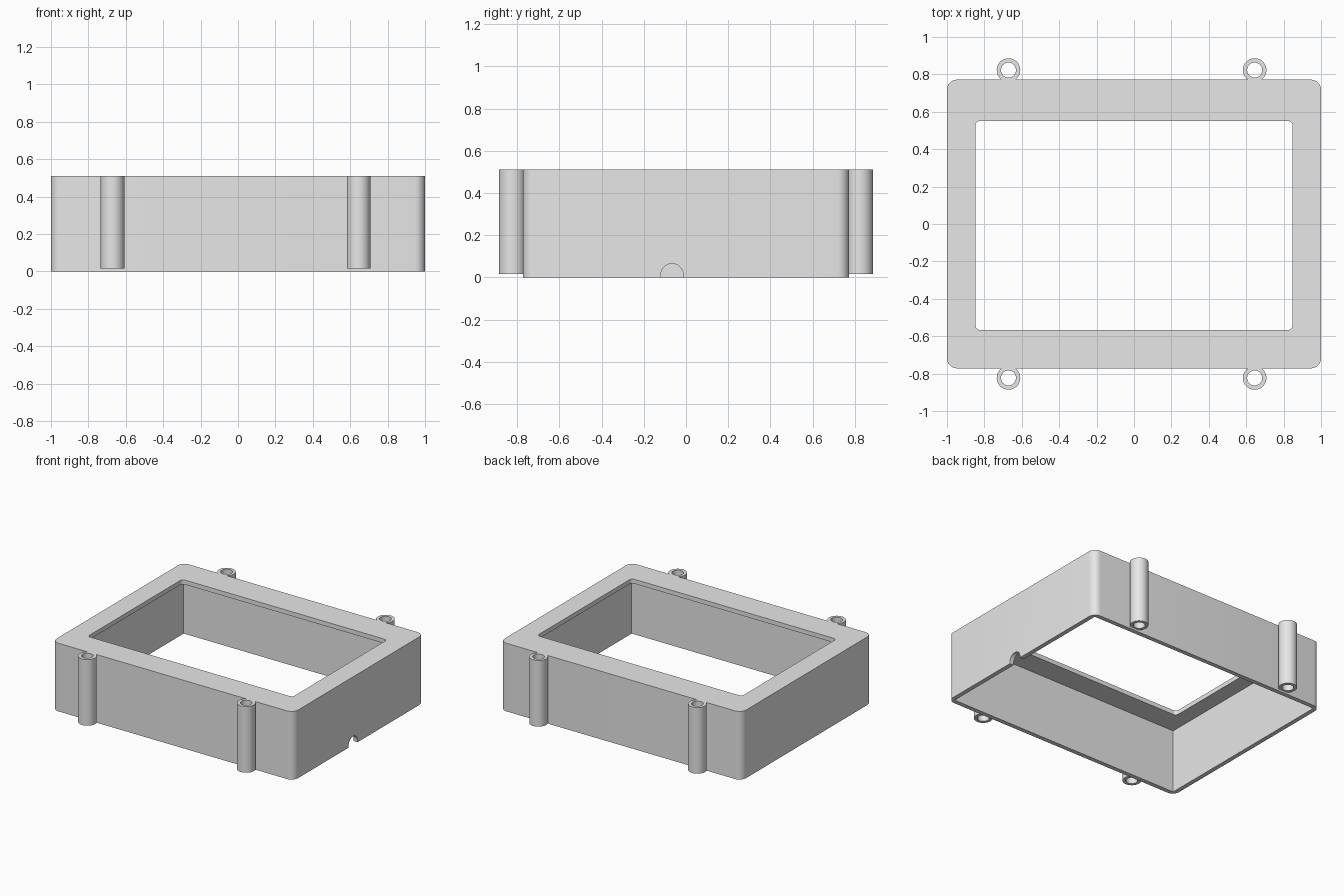
import bpy, bmesh, math
from mathutils import Matrix

cube = bpy.data.objects.get("Cube")
if cube:
    bpy.data.objects.remove(cube, do_unlink=True)

HEIGHT = 0.51
HALF_Y = 0.772
WALL = 0.033

grey = bpy.data.materials.new("light_grey")
grey.use_nodes = True
grey.diffuse_color = (0.8, 0.8, 0.8, 1)
grey.node_tree.nodes["Principled BSDF"].inputs["Base Color"].default_value = (0.8, 0.8, 0.8, 1)


def add_object(name, bm):
    bmesh.ops.recalc_face_normals(bm, faces=bm.faces)
    mesh = bpy.data.meshes.new(name)
    bm.to_mesh(mesh)
    bm.free()
    mesh.materials.append(grey)
    obj = bpy.data.objects.new(name, mesh)
    bpy.context.collection.objects.link(obj)
    return obj


def box(name, x, y, z, radius=0):
    """Box between (low, high) pairs, with optional rounded upright edges."""
    bm = bmesh.new()
    bmesh.ops.create_cube(bm, size=1)
    for v in bm.verts:
        v.co = [r[0] if c < 0 else r[1] for c, r in zip(v.co, (x, y, z))]
    if radius:
        upright = [e for e in bm.edges
                   if abs(e.verts[0].co.z - e.verts[1].co.z) > 0.001]
        bmesh.ops.bevel(bm, geom=upright, offset=radius, segments=8,
                        profile=0.5, affect='EDGES')
    return add_object(name, bm)


def smooth(obj):
    bpy.ops.object.select_all(action='DESELECT')
    obj.select_set(True)
    bpy.context.view_layer.objects.active = obj
    bpy.ops.object.shade_smooth_by_angle(angle=math.radians(30))


def cut(target, cutter):
    mod = target.modifiers.new("cut", 'BOOLEAN')
    mod.operation = 'DIFFERENCE'
    mod.solver = 'EXACT'
    mod.object = cutter
    bpy.context.view_layer.objects.active = target
    bpy.ops.object.modifier_apply(modifier=mod.name)
    bpy.data.objects.remove(cutter, do_unlink=True)


# Frame shell: open underneath, with a window in the top
frame = box("frame_shell", (-1, 1), (-HALF_Y, HALF_Y), (0, HEIGHT), 0.055)
cut(frame, box("cavity", (WALL - 1, 1 - WALL), (WALL - HALF_Y, HALF_Y - WALL),
               (-0.1, HEIGHT - WALL)))
cut(frame, box("window", (-0.848, 0.848), (-0.567, 0.551), (0.3, 0.7), 0.025))

# Round-topped cable notch in the left wall
bm = bmesh.new()
bmesh.ops.create_cone(bm, cap_ends=True, segments=48, radius1=0.053,
                      radius2=0.053, depth=0.2,
                      matrix=Matrix.Translation((1, -0.066, 0.012))
                      @ Matrix.Rotation(math.pi / 2, 4, 'Y'))
for v in bm.verts:
    if v.co.z < 0.011:
        v.co.z -= 0.1
cut(frame, add_object("cable_notch", bm))
smooth(frame)


# Hollow screw posts along the front and back
def post(name, x, y):
    bm = bmesh.new()
    rings = []
    for radius, z in ((0.063, 0.015), (0.063, HEIGHT), (0.04, HEIGHT), (0.04, 0.015)):
        rings.append(bmesh.ops.create_circle(
            bm, segments=40, radius=radius,
            matrix=Matrix.Translation((x, y, z)))["verts"])
    for a, b in zip(rings, rings[1:] + rings[:1]):
        for i in range(40):
            j = (i + 1) % 40
            bm.faces.new((a[i], a[j], b[j], b[i]))
    smooth(add_object(name, bm))


for side, x in (("right", -0.671), ("left", 0.645)):
    for end, y in (("front", -0.823), ("back", 0.823)):
        post(f"{end}_{side}_screw_post", x, y)
